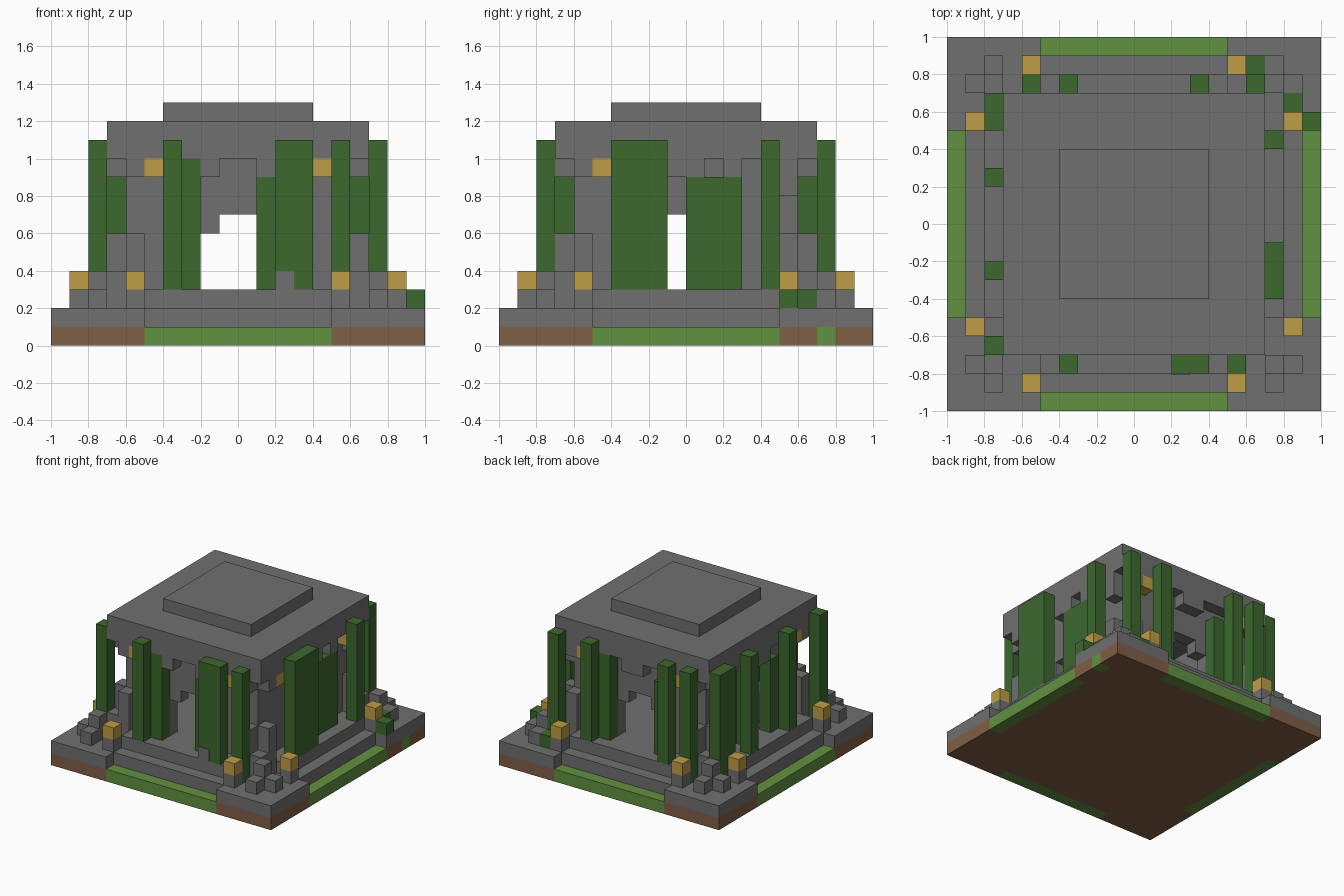
import bpy
import bmesh

U = 0.1  # one block

cube = bpy.data.objects.get("Cube")
if cube:
    bpy.data.objects.remove(cube, do_unlink=True)


def material(name, rgb):
    m = bpy.data.materials.new(name)
    m.use_nodes = True
    m.diffuse_color = (*rgb, 1)
    m.node_tree.nodes["Principled BSDF"].inputs["Base Color"].default_value = (*rgb, 1)
    return m


STONE = material("stone", (0.162, 0.162, 0.162))
VINE = material("vine green", (0.045, 0.138, 0.027))
GRASS = material("grass green", (0.122, 0.283, 0.053))
SOIL = material("soil brown", (0.216, 0.112, 0.061))
LAMP = material("lamp yellow", (0.515, 0.337, 0.061))


def blocks(name, mat, boxes):
    """One object from boxes given as x0, x1, y0, y1, z0, z1 in block units."""
    bm = bmesh.new()
    for x0, x1, y0, y1, z0, z1 in boxes:
        verts = bmesh.ops.create_cube(bm, size=1)["verts"]
        for v in verts:
            v.co.x = U * (x0 if v.co.x < 0 else x1)
            v.co.y = U * (y0 if v.co.y < 0 else y1)
            v.co.z = U * (z0 if v.co.z < 0 else z1)
    mesh = bpy.data.meshes.new(name)
    bm.to_mesh(mesh)
    bm.free()
    mesh.materials.append(mat)
    obj = bpy.data.objects.new(name, mesh)
    bpy.context.collection.objects.link(obj)
    return obj


def turned(box, times):
    x0, x1, y0, y1, z0, z1 = box
    for _ in range(times):
        x0, x1, y0, y1 = -y1, -y0, x0, x1
    return (x0, x1, y0, y1, z0, z1)


def around(boxes):
    """Repeat front-side boxes on all four sides."""
    return [turned(b, k) for b in boxes for k in range(4)]


def mirrored(boxes):
    return boxes + [(-b[1], -b[0], *b[2:]) for b in boxes]


# Ground layer: soil with a grass strip along each side
blocks("soil_base", SOIL, [(-9, 9, -9, 9, 0, 1)] + around(
    [(-10, -5, -10, -9, 0, 1)]) + around([(5, 9, -10, -9, 0, 1)])[:1]
    + [turned((5, 9, -10, -9, 0, 1), k) for k in (2, 3)]
    + [(9, 10, 5, 7, 0, 1), (9, 10, 8, 9, 0, 1)])
blocks("grass_strips", GRASS, around([(-5, 5, -10, -9, 0, 1)]) + [(9, 10, 7, 8, 0, 1)])

# Stone platform: notched lower step and cross-shaped upper step
blocks("lower_step", STONE, [(-9, 9, -9, 9, 1, 2)] + around(
    [(-10, -5, -10, -9, 1, 2), (5, 9, -10, -9, 1, 2)]))
blocks("upper_step", STONE, [(-7, 7, -7, 7, 2, 3)] + around([(-5, 5, -8, -7, 2, 3)]))

# Corner rubble and lamp posts
blocks("corner_rubble", STONE, around(
    mirrored([(7, 8, -9, -8, 2, 3)]) + [(7, 8, -8, -7, 2, 4), (6, 7, -7, -6, 3, 4)]))
posts = mirrored([(5, 6, -9, -8, 2, 3)])
blocks("lamp_posts", STONE, around(posts))
blocks("post_lamps", LAMP, around([(*b[:4], 3, 4) for b in posts]))

# Walls with a stepped arch on every side
blocks("arched_walls", STONE, around(
    [(-6, -2, -6, -5, 3, 10), (2, 5, -6, -5, 3, 10),
     (-2, -1, -6, -5, 6, 10), (1, 2, -6, -5, 6, 10), (-1, 1, -6, -5, 7, 10)]))

# Buttress feet, brackets and lamps under the eaves
blocks("buttress_feet", STONE, around(mirrored([(5, 6, -7, -6, 3, 6)])))
blocks("eave_brackets", STONE, around(mirrored([(5, 6, -7, -6, 9, 10)])) + [
    (-2, -1, -7, -6, 9, 10), (1, 2, -7, -6, 9, 10),
    (6, 7, -1, 1, 9, 10), (6, 7, 2, 3, 9, 10),
    (-1, 1, 6, 7, 9, 10), (-7, -6, -1, 1, 9, 10), (6, 7, 5, 6, 8, 9)])
blocks("eave_lamps", LAMP, around(mirrored([(4, 5, -7, -6, 9, 10)])))

# Roof
blocks("roof_slab", STONE, [(-7, 7, -7, 7, 10, 12)])
blocks("roof_cap", STONE, [(-4, 4, -4, 4, 12, 13)])

# Vines hanging outside the roof edge, as spans along each side
for name, spans, place in (
        ("front_vines", ((-4, -3), (2, 4), (5, 6)), lambda a, b: (a, b, -8, -7)),
        ("back_vines", ((-6, -5), (-4, -3), (3, 4), (6, 7)), lambda a, b: (a, b, 7, 8)),
        ("left_vines", ((-4, -1), (4, 5)), lambda a, b: (7, 8, a, b)),
        ("right_vines", ((-7, -6), (-3, -2), (2, 3), (5, 7)), lambda a, b: (-8, -7, a, b))):
    blocks(name, VINE, [(*place(a, b), 3 if -5 <= a and b <= 5 else 2, 11)
                        for a, b in spans])

# Shorter vines under the eaves
blocks("eave_vines", VINE, [
    (-3, -2, -7, -6, 3, 10), (1, 2, -7, -6, 3, 9), (6, 7, 0, 3, 3, 9),
    (2, 3, 6, 7, 3, 10), (-3, -2, 6, 7, 3, 9),
    (-7, -6, -2, -1, 3, 9), (-7, -6, 1, 2, 3, 9)])

# Low shrubs at one back corner and a fallen stone at the front
blocks("corner_shrubs", VINE, [(6, 7, 8, 9, 2, 3), (8, 9, 6, 7, 2, 3), (9, 10, 5, 6, 2, 3)])
blocks("fallen_stone", STONE, [(2, 3, -8.04, -7, 3, 4)])
